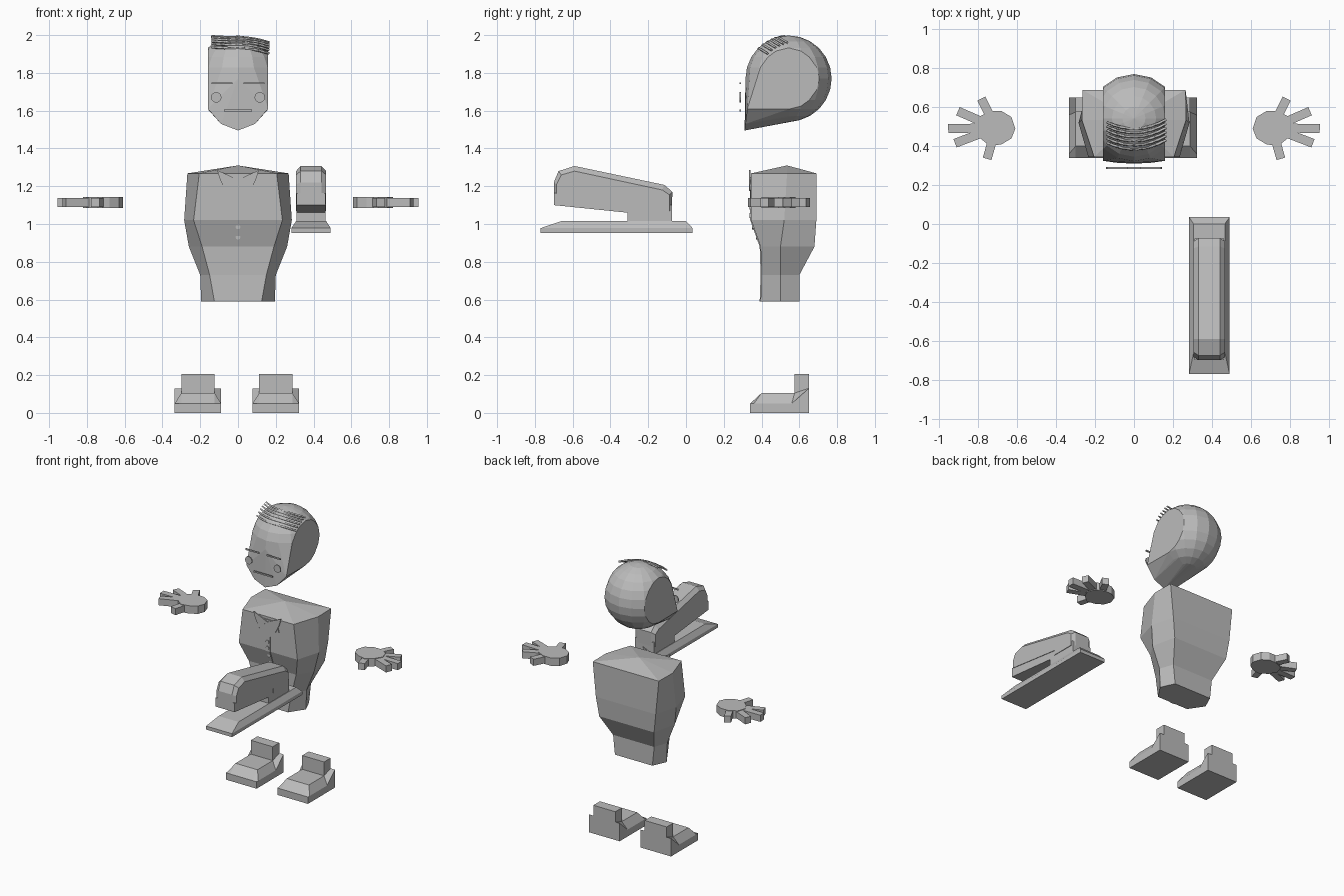
import bpy, bmesh, math
from mathutils import Vector, Matrix

if "Cube" in bpy.data.objects:
    bpy.data.objects.remove(bpy.data.objects["Cube"])

grey = bpy.data.materials.new("plain grey")
grey.diffuse_color = (0.5, 0.5, 0.5, 1)
grey.use_nodes = True
grey.node_tree.nodes["Principled BSDF"].inputs["Base Color"].default_value = grey.diffuse_color


def finish(name, bm):
    bmesh.ops.recalc_face_normals(bm, faces=bm.faces)
    me = bpy.data.meshes.new(name)
    bm.to_mesh(me)
    bm.free()
    me.materials.append(grey)
    ob = bpy.data.objects.new(name, me)
    bpy.context.collection.objects.link(ob)
    return ob


def loft(name, rings, apex=None):
    """Skin a list of equal rings; cap both ends (the last one to an apex if given)."""
    bm = bmesh.new()
    vs = [[bm.verts.new(p) for p in r] for r in rings]
    n = len(rings[0])
    for a, b in zip(vs, vs[1:]):
        for i in range(n):
            j = (i + 1) % n
            bm.faces.new((a[i], a[j], b[j], b[i]))
    bm.faces.new(vs[0])
    if apex:
        t = bm.verts.new(apex)
        for i in range(n):
            bm.faces.new((vs[-1][i], vs[-1][(i + 1) % n], t))
    else:
        bm.faces.new(vs[-1])
    return finish(name, bm)


def box(name, lo, hi):
    (x0, y0, z0), (x1, y1, z1) = lo, hi
    return loft(name, [[(x0, y0, z), (x1, y0, z), (x1, y1, z), (x0, y1, z)] for z in (z0, z1)])


def side_loft(name, cx, sections):
    """Sections are (x offset, yz profile)."""
    return loft(name, [[(cx + x, y, z) for y, z in prof] for x, prof in sections])


def front_plate(name, pts, y0, y1):
    return loft(name, [[(x, y, z) for x, z in pts] for y in (y0, y1)])


def disc(name, x, z, r, y0, y1, n=12):
    pts = [(x + r * math.cos(math.tau * i / n), z + r * math.sin(math.tau * i / n)) for i in range(n)]
    return front_plate(name, pts, y0, y1)


# Head: faceted ball with flat sides, drawn down to a chin
C, R = Vector((0, 0.543, 1.77)), 0.228
bm = bmesh.new()
bmesh.ops.create_uvsphere(bm, u_segments=16, v_segments=12, radius=R, matrix=Matrix.Translation(C))
for s in (-1, 1):
    bmesh.ops.bisect_plane(bm, geom=bm.verts[:] + bm.edges[:] + bm.faces[:],
                           plane_co=(s * 0.16, 0, 0), plane_no=(s, 0, 0), clear_outer=True)
for x, y, z in ((0, .31, 1.495), (.09, .315, 1.53), (.16, .325, 1.61)):
    for s in (-1, 1) if x else (1,):
        bm.verts.new((s * x, y, z))
hull = bmesh.ops.convex_hull(bm, input=bm.verts[:])
inside = {v for v in hull["geom_interior"] + hull["geom_unused"] if isinstance(v, bmesh.types.BMVert)}
bmesh.ops.delete(bm, geom=list(inside), context='VERTS')
bmesh.ops.dissolve_limit(bm, angle_limit=math.radians(1), verts=bm.verts[:], edges=bm.edges[:])
finish("head", bm)

# Hair: thin strands swept across the front of the crown
for k in range(6):
    y0 = 0.385 + 0.021 * k
    z0 = C.z + math.sqrt(R * R - (y0 - C.y) ** 2) - 0.004
    cu = bpy.data.curves.new("hair_strand", 'CURVE')
    cu.dimensions = '3D'
    cu.bevel_depth, cu.bevel_resolution, cu.use_fill_caps = 0.007, 0, True
    sp = cu.splines.new('POLY')
    sp.points.add(8)
    for i, p in enumerate(sp.points):
        x = -0.14 + 0.305 * i / 8
        drop = 1.0 * x * x if x > 0 else -0.3 * x * x
        p.co = (x, y0 + 1.7 * x * x, z0 - drop, 1)
    cu.materials.append(grey)
    bpy.context.collection.objects.link(bpy.data.objects.new("hair_strand", cu))

# Floating face features
for s in (-1, 1):
    a, b = sorted((s * 0.03, s * 0.14))
    box("eye_line", (a, .284, 1.74), (b, .292, 1.75))
    disc("cheek", s * 0.115, 1.67, 0.028, .284, .292)
box("mouth", (-.075, .284, 1.595), (.075, .292, 1.605))

# Torso: stacked rings; each row is z, then (x, y) for front, middle and back corners
rows = [(.59, (.125, .395), (.195, .50), (.15, .60)),
        (.73, (.15, .40), (.20, .50), (.165, .60)),
        (.88, (.19, .395), (.26, .50), (.22, .68)),
        (1.02, (.235, .345), (.285, .52), (.24, .69)),
        (1.268, (.205, .345), (.268, .535), (.265, .69))]
rings = []
for z, f, m, b in rows:
    right = [(x, y, z) for x, y in (f, m, b)]
    left = [(-x, y, z) for x, y, z in reversed(right)]
    rings.append([(0, f[1], z)] + right + [(0, b[1], z)] + left)
loft("torso", rings, apex=(0, .535, 1.31))

# Shirt front: placket strip, buttons, neck and collar wings
front = [(.395, .59), (.40, .73), (.395, .88), (.345, 1.02), (.345, 1.17)]
prof = [(y - .005, z) for y, z in front] + [(y + .003, z) for y, z in reversed(front)]
side_loft("placket", 0, [(-.018, prof), (.018, prof)])
for z, y in ((1.09, .335), (1.045, .335), (.985, .35), (.93, .37)):
    disc("button", 0, z, .013, y, y + .02, 8)
front_plate("shirt_neck", [(-.09, 1.18), (0, 1.115), (.09, 1.18), (.07, 1.25), (-.07, 1.25)], .339, .346)
for s in (-1, 1):
    front_plate("collar_wing", [(0, 1.235), (s * .065, 1.175), (s * .095, 1.235), (s * .11, 1.285)], .334, .341)

# Hands: flat palm with five square fingers
palm = [(.61, .49), (.63, .55), (.68, .58), (.74, .58), (.80, .55),
        (.82, .49), (.79, .44), (.74, .40), (.68, .41), (.63, .44)]
tips = [(.785, .645), (.905, .58), (.955, .49), (.92, .415), (.755, .335)]
for s in (-1, 1):
    loft("palm", [[(s * x, y, z) for x, y in palm] for z in (1.085, 1.142)])
    for tip in tips:
        a, b = Vector((.71, .495)), Vector(tip)
        side = (b - a).normalized().orthogonal() * .023
        quad = [a + side, b + side, b - side, a - side]
        loft("finger", [[(s * p.x, p.y, z) for p in quad] for z in (1.09, 1.138)])

# Shoes with ankles
outer = [(.34, 0), (.65, 0), (.65, .13), (.56, .05), (.36, .05), (.34, .05)]
inner = [(.34, 0), (.65, 0), (.65, .13), (.575, .105), (.40, .105), (.34, .05)]
for cx in (-.212, .2):
    side_loft("shoe", cx, [(-.123, outer), (-.088, inner), (.088, inner), (.123, outer)])
    box("ankle", (cx - .088, .575, .1), (cx + .088, .65, .205))

# Stapler: sloped base, magazine and chamfered cover
SX = .387


def rect(hx, y0, y1, z):
    return [(SX - hx, y0, z), (SX + hx, y0, z), (SX + hx, y1, z), (SX - hx, y1, z)]


loft("stapler_base", [rect(.104, -.77, .035, .953), rect(.104, -.77, .035, .978), rect(.08, -.66, 0, 1.015)])
mag = [(-.70, 1.10), (-.31, 1.06), (-.31, 1.01), (-.075, 1.01), (-.075, 1.10), (-.26, 1.115), (-.70, 1.165)]
side_loft("stapler_magazine", SX, [(-.076, mag), (.076, mag)])
low = [(-.70, 1.162), (-.26, 1.105), (-.26, 1.07), (-.075, 1.07)]
top = [(-.072, 1.17), (-.115, 1.207), (-.59, 1.307), (-.675, 1.28), (-.70, 1.22)]
top_in = [(-.088, 1.155), (-.125, 1.18), (-.59, 1.28), (-.66, 1.26), (-.685, 1.21)]
low_in = [(-.685, 1.16), (-.26, 1.105), (-.26, 1.07), (-.088, 1.07)]
side_loft("stapler_cover", SX, [(-.08, low_in + top_in), (-.055, low + top),
                                (.055, low + top), (.08, low_in + top_in)])
